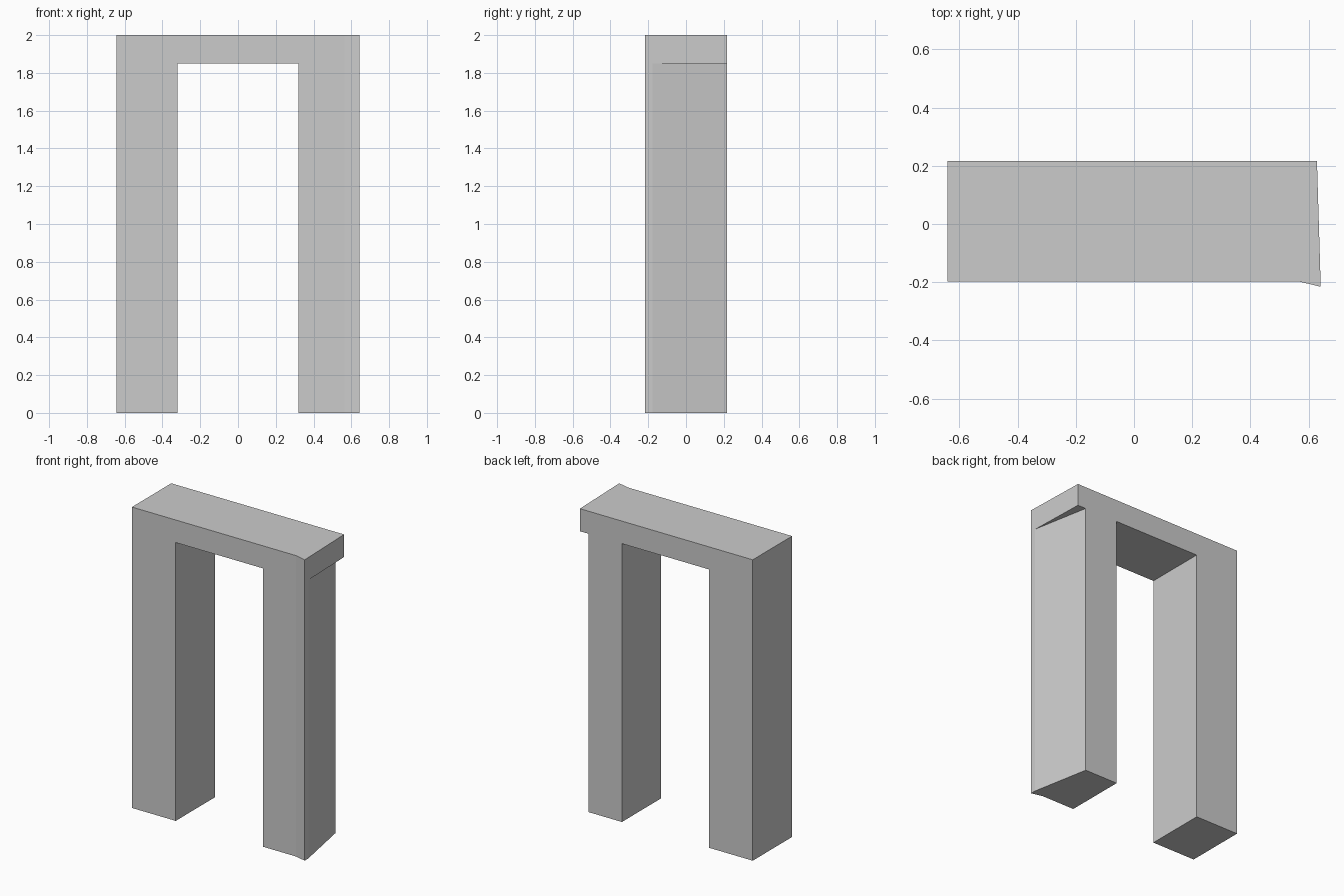
import bpy
import bmesh
import math

if "Cube" in bpy.data.objects:
    bpy.data.objects.remove(bpy.data.objects["Cube"], do_unlink=True)

# Main dimensions
W, TOP, SOFFIT = 0.642, 2.0, 1.85
GAP = 0.32
FRONT, BACK = -0.197, 0.216

# Footprint corners shared by the lintel and the skewed leg
kink = (0.565, FRONT)
tip = (W, -BACK)
lintel_corner = (0.629, BACK)
t = 0.09
side = tuple(a + (b - a) * t for a, b in zip(tip, lintel_corner))
leg_corner = (0.567, BACK)
inner = [(GAP, FRONT), (GAP, BACK), (-GAP, BACK), (-GAP, FRONT)]

left_leg = [inner[0], kink, tip, side, leg_corner, inner[1]]
right_leg = [(-W, FRONT), inner[3], inner[2], (-W, BACK)]
lintel = [(-W, FRONT), inner[3], inner[0], kink, tip, side,
          lintel_corner, leg_corner, inner[1], inner[2], (-W, BACK)]

bm = bmesh.new()


def cap(outline, z):
    return bm.faces.new([bm.verts.new((x, y, z)) for x, y in outline])


def walls(outline, z0, z1):
    for (ax, ay), (bx, by) in zip(outline, outline[1:] + outline[:1]):
        corners = [(ax, ay, z0), (bx, by, z0), (bx, by, z1), (ax, ay, z1)]
        bm.faces.new([bm.verts.new(c) for c in corners])


# Legs with closed feet, open where they meet the lintel
for leg in (left_leg, right_leg):
    walls(leg, 0, SOFFIT)
    cap(leg[::-1], 0)

# Lintel, soffit over the opening and underside of the overhang
walls(lintel, SOFFIT, TOP)
cap(lintel, TOP)
cap(inner, SOFFIT)
cap([side, leg_corner, lintel_corner], SOFFIT)

# Weld into one clean solid
bmesh.ops.remove_doubles(bm, verts=bm.verts[:], dist=0.0005)
bmesh.ops.dissolve_limit(bm, angle_limit=math.radians(0.3),
                         verts=bm.verts[:], edges=bm.edges[:])
bmesh.ops.recalc_face_normals(bm, faces=bm.faces[:])

mesh = bpy.data.meshes.new("doorway_arch")
bm.to_mesh(mesh)
bm.free()
arch = bpy.data.objects.new("doorway_arch", mesh)
bpy.context.collection.objects.link(arch)

# Plain grey
grey = bpy.data.materials.new("light_grey")
grey.use_nodes = True
colour = (0.6, 0.6, 0.6, 1)
grey.diffuse_color = colour
for node in grey.node_tree.nodes:
    if node.type == "BSDF_PRINCIPLED":
        node.inputs["Base Color"].default_value = colour
mesh.materials.append(grey)
